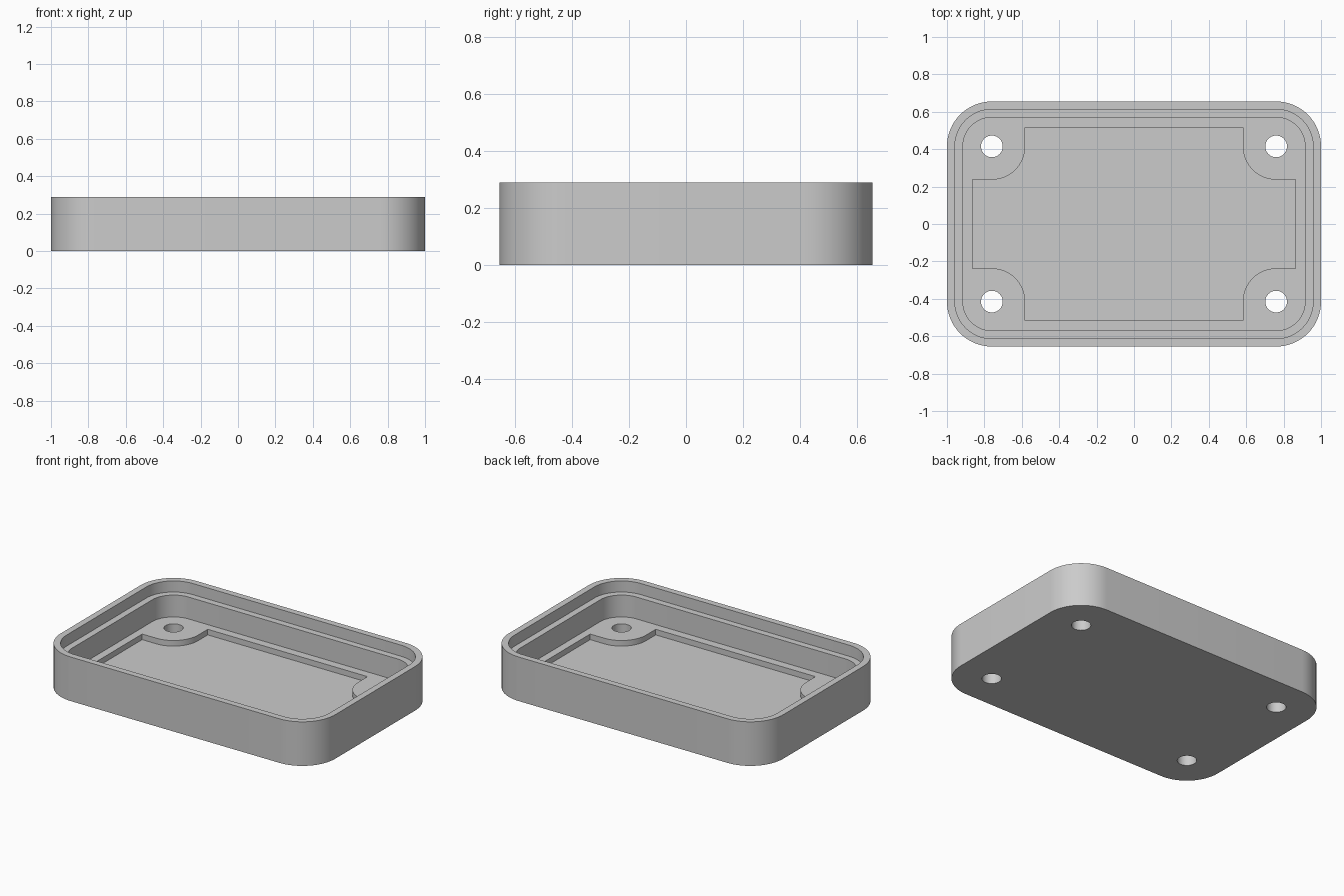
import bpy, bmesh
from math import sin, cos, radians

cube = bpy.data.objects.get("Cube")
if cube:
    bpy.data.objects.remove(cube, do_unlink=True)

HEIGHT, HALF_X, HALF_Y = 0.29, 1.0, 0.655
POST_X, POST_Y = 0.76, 0.415            # shared centre of corner arcs, bosses and holes
CORNER, BOSS, HOLE = 0.24, 0.178, 0.058
SHELF_Z, FLOOR_Z, POCKET_Z = 0.217, 0.073, 0.036

grey = bpy.data.materials.new("light grey")
grey.use_nodes = True
colour = (0.6, 0.6, 0.6, 1)
grey.diffuse_color = colour
grey.node_tree.nodes["Principled BSDF"].inputs["Base Color"].default_value = colour


def arc(radius, start, end, steps=16):
    """Arc around the corner centre."""
    angles = [radians(start + (end - start) * i / steps) for i in range(steps + 1)]
    return [(POST_X + radius * cos(a), POST_Y + radius * sin(a)) for a in angles]


def mirror_quarter(quarter):
    """Complete a closed outline from its +x +y quarter."""
    back = quarter[::-1]
    return (quarter + [(-x, y) for x, y in back]
            + [(-x, -y) for x, y in quarter] + [(x, -y) for x, y in back])


def rounded_outline(inset):
    return mirror_quarter(arc(CORNER - inset, 0, 90))


def prism(name, outlines, bottom, top):
    """Extrude closed outlines upward into one object."""
    bm = bmesh.new()
    for outline in outlines:
        face = bm.faces.new([bm.verts.new((x, y, bottom)) for x, y in outline])
        moved = bmesh.ops.extrude_face_region(bm, geom=[face])["geom"]
        bmesh.ops.translate(bm, vec=(0, 0, top - bottom),
                            verts=[v for v in moved if isinstance(v, bmesh.types.BMVert)])
    bmesh.ops.recalc_face_normals(bm, faces=bm.faces)
    mesh = bpy.data.meshes.new(name)
    bm.to_mesh(mesh)
    bm.free()
    mesh.materials.append(grey)
    obj = bpy.data.objects.new(name, mesh)
    bpy.context.collection.objects.link(obj)
    return obj


# Solid rounded block
tray = prism("enclosure_tray", [rounded_outline(0)], 0, HEIGHT)

# Floor pocket that leaves a round boss in every corner
edge_x, edge_y = 0.864, 0.516
pocket_outline = mirror_quarter([(edge_x, POST_Y - BOSS)] + arc(BOSS, 270, 180)
                                + [(POST_X - BOSS, edge_y)])

# Screw holes
circle = arc(HOLE, 0, 360, 48)[:-1]
holes = [[(x * sx, y * sy) for x, y in circle] for sx in (1, -1) for sy in (1, -1)]

# Cut the lid recess, cavity, pocket and holes
above = HEIGHT + 0.1
cutters = [
    prism("lid_recess_cutter", [rounded_outline(0.042)], SHELF_Z, above),
    prism("cavity_cutter", [rounded_outline(0.085)], FLOOR_Z, above),
    prism("pocket_cutter", [pocket_outline], POCKET_Z, above),
    prism("screw_hole_cutter", holes, -0.1, above),
]
bpy.context.view_layer.objects.active = tray
for cutter in cutters:
    cutter.hide_render = True
    cut = tray.modifiers.new(cutter.name, "BOOLEAN")
    cut.operation = "DIFFERENCE"
    cut.solver = "EXACT"
    cut.object = cutter
    bpy.ops.object.modifier_apply(modifier=cut.name)
for cutter in cutters:
    bpy.data.objects.remove(cutter, do_unlink=True)

# Smooth round walls with crisp rims
bpy.ops.object.select_all(action="DESELECT")
tray.select_set(True)
bpy.ops.object.shade_smooth_by_angle(angle=radians(30))
